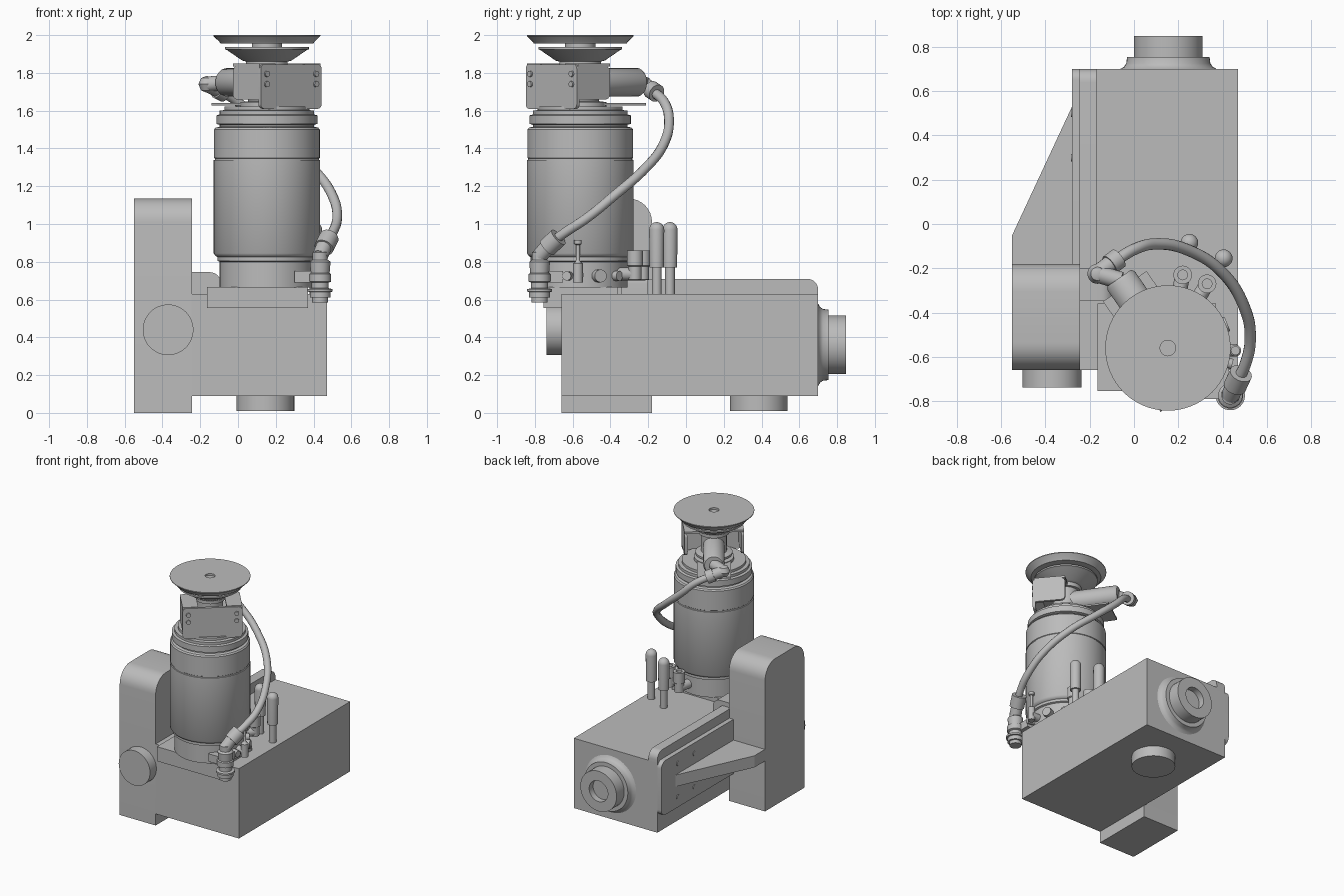
import bpy, bmesh, math
from mathutils import Vector, Matrix

cube = bpy.data.objects.get("Cube")
if cube:
    bpy.data.objects.remove(cube)

grey = bpy.data.materials.new("machine grey")
grey.use_nodes = True
grey.diffuse_color = (0.5, 0.5, 0.5, 1)
grey.node_tree.nodes["Principled BSDF"].inputs["Base Color"].default_value = (0.5, 0.5, 0.5, 1)

AXIS = Vector((0.153, -0.56, 0))  # pump centre line


def finish(name, bm, smooth=True):
    bmesh.ops.recalc_face_normals(bm, faces=bm.faces)
    mesh = bpy.data.meshes.new(name)
    bm.to_mesh(mesh)
    bm.free()
    mesh.materials.append(grey)
    ob = bpy.data.objects.new(name, mesh)
    bpy.context.collection.objects.link(ob)
    if smooth:
        bpy.ops.object.select_all(action='DESELECT')
        ob.select_set(True)
        bpy.context.view_layer.objects.active = ob
        bpy.ops.object.shade_smooth_by_angle(angle=math.radians(35))
    return ob


def box(name, lo, hi, radius=0, rule=None, matrix=None):
    """Box between two corners; edges chosen by rule(middle, direction) are rounded."""
    lo, hi = Vector(lo), Vector(hi)
    bm = bmesh.new()
    bmesh.ops.create_cube(bm, size=1)
    for v in bm.verts:
        v.co = Vector(a * b for a, b in zip(v.co, hi - lo)) + (lo + hi) / 2
    if rule:
        edges = [e for e in bm.edges if rule((e.verts[0].co + e.verts[1].co) / 2 - (lo + hi) / 2,
                                             (e.verts[1].co - e.verts[0].co).normalized())]
        bmesh.ops.bevel(bm, geom=edges, offset=radius, segments=8, profile=0.5, affect='EDGES')
    if matrix:
        bm.transform(matrix)
    return finish(name, bm, bool(rule))


def lathe(name, profile, origin=AXIS, direction=(0, 0, 1), sides=48):
    """Revolve (radius, distance) points round an axis."""
    bm = bmesh.new()
    rings = []
    for r, h in profile:
        if r == 0:
            rings.append([bm.verts.new((0, 0, h))] * sides)
        else:
            rings.append([bm.verts.new((r * math.cos(t), r * math.sin(t), h))
                          for t in (i * math.tau / sides for i in range(sides))])
    for a, b in zip(rings, rings[1:]):
        for i in range(sides):
            j = (i + 1) % sides
            quad = list(dict.fromkeys((a[i], a[j], b[j], b[i])))
            if len(quad) > 2:
                bm.faces.new(quad)
    turn = Vector((0, 0, 1)).rotation_difference(Vector(direction)).to_matrix().to_4x4()
    bm.transform(Matrix.Translation(origin) @ turn)
    return finish(name, bm)


def rod(name, start, end, r, sides=24):
    start, end = Vector(start), Vector(end)
    d = (end - start).length
    return lathe(name, [(0, 0), (r, 0), (r, d), (0, d)], start, end - start, sides)


def prism(name, points, z0, z1):
    bm = bmesh.new()
    face = bm.faces.new([bm.verts.new((x, y, z0)) for x, y in points])
    new = bmesh.ops.extrude_face_region(bm, geom=[face])["geom"]
    bmesh.ops.translate(bm, vec=(0, 0, z1 - z0), verts=[v for v in new if isinstance(v, bmesh.types.BMVert)])
    return finish(name, bm, False)


def hose(name, points, r):
    curve = bpy.data.curves.new(name, 'CURVE')
    curve.dimensions = '3D'
    curve.bevel_depth, curve.bevel_resolution, curve.use_fill_caps = r, 4, True
    spline = curve.splines.new('BEZIER')
    spline.bezier_points.add(len(points) - 1)
    for p, co in zip(spline.bezier_points, points):
        p.co = co
        p.handle_left_type = p.handle_right_type = 'AUTO'
    curve.materials.append(grey)
    ob = bpy.data.objects.new(name, curve)
    bpy.context.collection.objects.link(ob)


# Housing, column and side plates
box("main_housing", (-0.245, -0.66, 0.09), (0.47, 0.70, 0.63))
box("column", (-0.55, -0.66, 0), (-0.243, -0.18, 1.135), 0.125,
    lambda m, d: m.z > 0.1 and abs(d.x) > 0.9)
box("side_rail", (-0.245, -0.345, 0.6), (-0.17, 0.70, 0.71), 0.06,
    lambda m, d: m.z > 0 and m.y > 0.1 and abs(d.x) > 0.9)
box("rail_end_block", (-0.245, -0.345, 0.6), (-0.09, -0.2, 0.745), 0.06,
    lambda m, d: m.z > 0 and m.x > 0 and abs(d.y) > 0.9)
box("side_plate", (-0.28, -0.2, 0.22), (-0.24, 0.70, 0.64), 0.05,
    lambda m, d: m.y > 0.1 and abs(d.x) > 0.9)
prism("gusset", [(-0.55, -0.19), (-0.55, -0.05), (-0.28, 0.53), (-0.26, 0.53), (-0.26, -0.19)], 0.39, 0.48)
for y in (0.3, 0.5):
    for z in (0.3, 0.56):
        rod("plate_bolt", (-0.27, y, z), (-0.285, y, z), 0.017, 16)
box("pump_mount", (-0.165, -0.755, 0.555), (0.37, -0.36, 0.667))

# Round ports on the housing
rod("front_port", (-0.37, -0.65, 0.44), (-0.37, -0.738, 0.44), 0.134, 48)
rod("bottom_port", (0.145, 0.385, 0.1), (0.145, 0.385, 0.01), 0.153, 48)
lathe("rear_port", [(0.22, -0.01), (0.218, 0), (0.2, 0.01), (0.19, 0.025), (0.186, 0.055), (0.155, 0.055),
                    (0.155, 0.148), (0.08, 0.148), (0.08, 0.1), (0, 0.1)], (0.155, 0.70, 0.36), (0, 1, 0))

# Pump body
lathe("pump_body", [(0, 0.66), (0.25, 0.665), (0.25, 0.80), (0.262, 0.805), (0.262, 0.825), (0.272, 0.83),
                    (0.282, 0.845), (0.282, 1.338), (0.276, 1.34), (0.276, 1.347), (0.28, 1.35), (0.28, 1.5),
                    (0.272, 1.51), (0.25, 1.515), (0.25, 1.525), (0.268, 1.53), (0.268, 1.575), (0.25, 1.58),
                    (0.25, 1.6), (0.225, 1.603), (0.225, 1.622), (0, 1.622)], sides=64)
lathe("valve_stem", [(0.14, 1.61), (0.14, 1.645), (0.1, 1.65), (0.1, 1.66), (0.13, 1.665), (0.13, 1.68),
                     (0.09, 1.69), (0.09, 1.83), (0, 1.83)])
lathe("lower_cup", [(0, 1.83), (0.11, 1.83), (0.11, 1.86), (0.13, 1.865), (0.21, 1.92), (0.222, 1.925),
                    (0.222, 1.937), (0.08, 1.937), (0.08, 1.965), (0, 1.965)])
lathe("top_disc", [(0, 1.955), (0.245, 1.955), (0.252, 1.965), (0.283, 1.995), (0.283, 2.0),
                   (0.035, 2.0), (0.035, 1.985), (0, 1.985)], sides=64)

# Turned bracket round the valve: local -y is its face
turn = Matrix.Translation(AXIS) @ Matrix.Rotation(math.radians(40), 4, 'Z')
box("bracket_face", (-0.21, -0.2, 1.61), (0.21, -0.18, 1.845), 0.025,
    lambda m, d: abs(d.y) > 0.9, turn)
for s in (-1, 1):
    x0, x1 = sorted((s * 0.21, s * 0.19))
    box("bracket_arm", (x0, -0.19, 1.66), (x1, 0.03, 1.835), 0.03,
        lambda m, d: m.y > 0 and abs(d.x) > 0.9, turn)
    x0, x1 = sorted((s * 0.21, s * 0.1))
    box("bracket_tab", (x0, -0.19, 1.835), (x1, 0.03, 1.85), matrix=turn)
    for z in (1.74, 1.795):
        rod("bracket_screw", turn @ Vector((s * 0.17, -0.19, z)), turn @ Vector((s * 0.17, -0.21, z)), 0.016, 16)

# Valve actuator with hose fitting
out = Vector((-0.57, 0.82, 0)).normalized()
lift = AXIS + Vector((0, 0, 1.75))
lathe("actuator", [(0, 0.02), (0.075, 0.02), (0.075, 0.37), (0.065, 0.385), (0, 0.385)], lift, out)
tongue = Matrix.Translation(AXIS) @ Matrix.Rotation(math.radians(35), 4, 'Z')
box("actuator_shelf", (-0.12, 0, 1.628), (0.12, 0.34, 1.64), matrix=tongue)
elbow = Vector((-0.165, -0.225, 1.74))
rod("actuator_spigot", lift + out * 0.37, elbow, 0.04)
lathe("elbow_ball", [(0, -0.045), (0.03, -0.033), (0.045, 0), (0.03, 0.033), (0, 0.045)], elbow)
rod("elbow_arm", elbow, (-0.085, -0.165, 1.70), 0.04)
rod("elbow_collar", (-0.11, -0.185, 1.712), (-0.07, -0.155, 1.692), 0.048)

# Hose sweeping down round the pump
hose("hose", [(-0.1, -0.178, 1.705), (0, -0.115, 1.645), (0.1, -0.09, 1.55), (0.25, -0.12, 1.42),
              (0.4, -0.22, 1.29), (0.5, -0.38, 1.15), (0.525, -0.52, 1.035), (0.5, -0.64, 0.955),
              (0.455, -0.73, 0.89)], 0.026)

# Lower hose fitting
low = Vector((0.435, -0.775, 0))
lathe("lower_fitting", [(0, 0.585), (0.042, 0.585), (0.042, 0.61), (0.055, 0.61), (0.055, 0.64), (0.066, 0.642),
                        (0.066, 0.655), (0.045, 0.66), (0.045, 0.69), (0.058, 0.695), (0.058, 0.735),
                        (0.05, 0.74), (0.055, 0.80), (0.04, 0.81), (0.04, 0.85), (0, 0.87)], low, sides=32)
rod("lower_elbow", low + Vector((0, 0, 0.83)), (0.465, -0.71, 0.905), 0.042)
rod("lower_collar", (0.455, -0.735, 0.875), (0.483, -0.675, 0.93), 0.052)
box("fitting_strut", (0.3, -0.79, 0.69), (0.43, -0.65, 0.75))

# Pair of round-topped probes standing on the housing
for x, y in ((0.25, -0.085), (0.405, -0.155)):
    dome = [(0.04 * math.cos(a), 0.97 + 0.04 * math.sin(a)) for a in (i * math.pi / 16 for i in range(8))]
    lathe("probe", [(0, 0.62), (0.026, 0.62), (0.026, 0.77), (0.038, 0.77)] + dome + [(0, 1.01)],
          (x, y, 0), sides=24)

# Air fittings and plugs round the pump base
for x, y in ((0.22, -0.23), (0.33, -0.27)):
    foot = Vector((x, y, 0.735))
    inner = AXIS + Vector((0, 0, 0.735))
    rod("air_elbow_stub", inner.lerp(foot, 0.6), foot, 0.034)
    lathe("air_elbow", [(0, -0.035), (0.034, -0.03), (0.034, 0.04), (0.042, 0.045), (0.042, 0.125),
                        (0.022, 0.125), (0.022, 0.1), (0, 0.1)], foot, sides=24)
for degrees, r, reach in ((-14, 0.024, 0.3), (22, 0.034, 0.29), (48, 0.026, 0.28)):
    a = math.radians(degrees)
    ray = Vector((math.cos(a), math.sin(a), 0))
    rod("base_plug", AXIS + ray * 0.2 + Vector((0, 0, 0.725)), AXIS + ray * reach + Vector((0, 0, 0.725)), r, 16)
rod("valve_stub", (0.36, -0.57, 0.73), (0.465, -0.57, 0.73), 0.028)
lathe("bleed_valve", [(0, 0.69), (0.026, 0.69), (0.026, 0.79), (0.014, 0.8), (0.01, 0.81), (0.01, 0.89),
                      (0.02, 0.895), (0.02, 0.915), (0, 0.915)], (0.458, -0.572, 0), sides=20)
